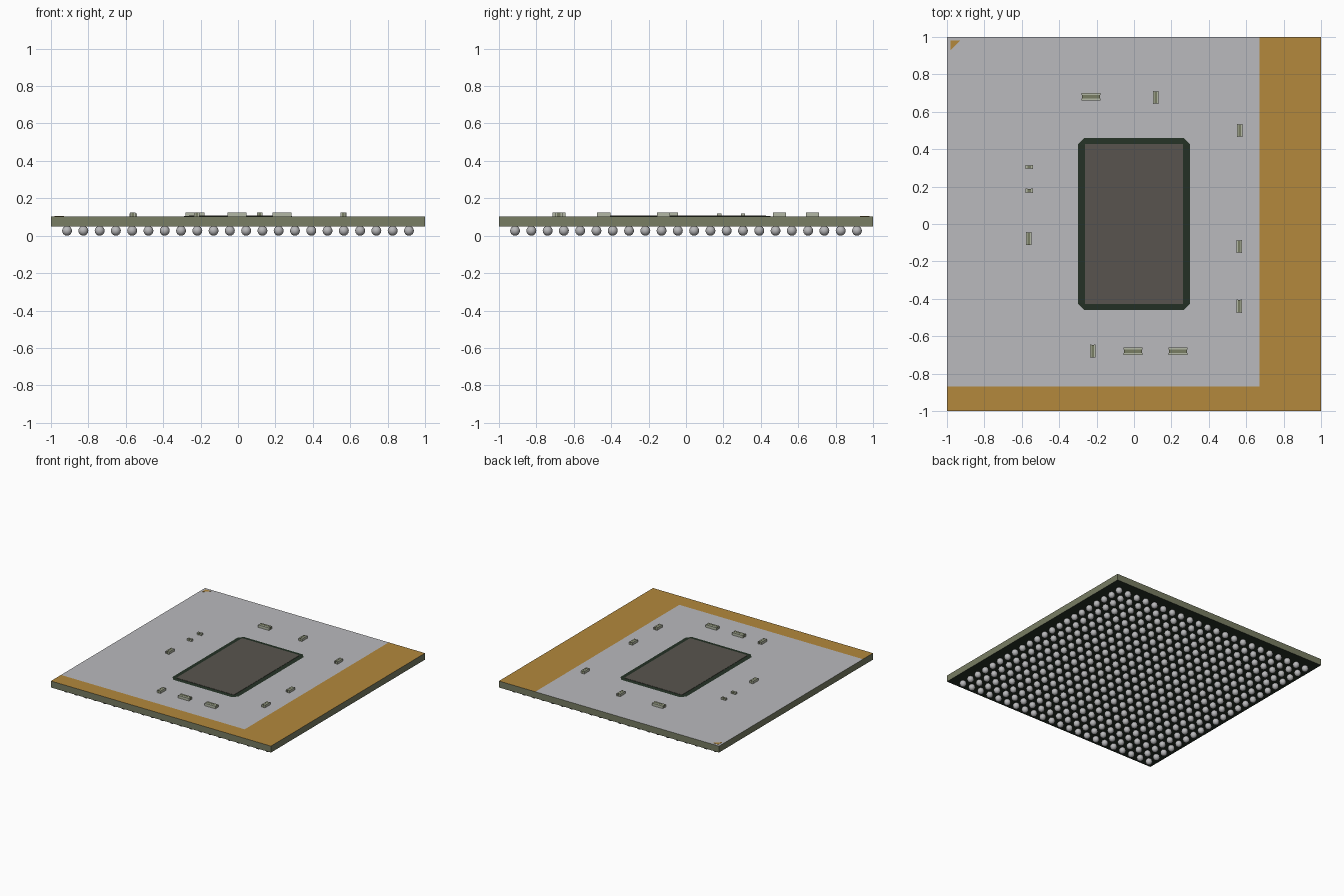
import bpy, bmesh
from mathutils import Matrix, Vector

if "Cube" in bpy.data.objects:
    bpy.data.objects.remove(bpy.data.objects["Cube"])


def mat(name, hexcol):
    def lin(v):
        v /= 255
        return v / 12.92 if v <= 0.04045 else ((v + 0.055) / 1.055) ** 2.4
    m = bpy.data.materials.new(name)
    m.diffuse_color = [lin((hexcol >> s) & 255) for s in (16, 8, 0)] + [1]
    m.use_nodes = True
    m.node_tree.nodes["Principled BSDF"].inputs["Base Color"].default_value = m.diffuse_color
    return m


GREY = mat("top grey", 0xBABABD)
GOLD = mat("copper gold", 0xB3883C)
OLIVE = mat("substrate olive", 0x787D63)
DARK = mat("dark green", 0x243125)
DIE = mat("die brown grey", 0x59544E)
SOLDER = mat("solder", 0xB8B8BA)
TERM = mat("terminal", 0xB4B9A6)

TOP = 0.103


def finish(name, bm, mats):
    bmesh.ops.recalc_face_normals(bm, faces=bm.faces)
    me = bpy.data.meshes.new(name)
    bm.to_mesh(me)
    bm.free()
    for m in mats:
        me.materials.append(m)
    ob = bpy.data.objects.new(name, me)
    bpy.context.collection.objects.link(ob)
    return ob


def add_box(bm, lo, hi, index=0):
    lo, hi = Vector(lo), Vector(hi)
    geo = bmesh.ops.create_cube(bm, size=1, matrix=Matrix.Translation((lo + hi) / 2)
                                @ Matrix.Diagonal((*(hi - lo), 1)))
    for f in {f for v in geo["verts"] for f in v.link_faces}:
        f.material_index = index


def octagon(bm, x, y, c, z):
    pts = [(x, y - c), (x - c, y), (c - x, y), (-x, y - c),
           (-x, c - y), (c - x, -y), (x - c, -y), (x, c - y)]
    return [bm.verts.new((px, py, z)) for px, py in pts]


# Substrate: grey top with gold strip on two edges, olive sides, dark underside
bm = bmesh.new()
add_box(bm, (-1, -1, 0.05), (1, 1, TOP))
for co, no in (((0.67, 0, 0), (1, 0, 0)), ((0, -0.87, 0), (0, 1, 0))):
    bmesh.ops.bisect_plane(bm, geom=bm.verts[:] + bm.edges[:] + bm.faces[:],
                           plane_co=co, plane_no=no)
bm.normal_update()
for f in bm.faces:
    c = f.calc_center_median()
    if f.normal.z > 0.5:
        f.material_index = 1 if c.x > 0.67 or c.y < -0.87 else 0
    else:
        f.material_index = 3 if f.normal.z < -0.5 else 2
finish("substrate", bm, [GREY, GOLD, OLIVE, DARK])

# Corner orientation marker, a thin triangular plate
bm = bmesh.new()
tri = ((-0.98, 0.98), (-0.98, 0.93), (-0.93, 0.98))
lower = [bm.verts.new((x, y, TOP)) for x, y in tri]
upper = [bm.verts.new((x, y, TOP + 0.001)) for x, y in tri]
bm.faces.new(upper)
bm.faces.new(lower[::-1])
for i in range(3):
    j = (i + 1) % 3
    bm.faces.new((lower[i], lower[j], upper[j], upper[i]))
finish("corner_marker", bm, [GOLD])

# Underfill: low sloped skirt with chamfered corners around the die
bm = bmesh.new()
low = octagon(bm, 0.30, 0.46, 0.035, TOP)
high = octagon(bm, 0.265, 0.43, 0.01, TOP + 0.003)
for i in range(8):
    j = (i + 1) % 8
    bm.faces.new((low[i], low[j], high[j], high[i]))
bm.faces.new(high)
bm.faces.new(low[::-1])
finish("underfill", bm, [DARK])

# Die
bm = bmesh.new()
add_box(bm, (-0.262, -0.427, TOP), (0.262, 0.427, TOP + 0.005))
finish("die", bm, [DIE])

# Chip capacitors: centre, long axis, length, width; terminals flank the body
chips = [(-0.23, 0.68, "x", 0.10, 0.04), (-0.005, -0.68, "x", 0.10, 0.04),
         (0.235, -0.68, "x", 0.10, 0.04), (0.117, 0.676, "y", 0.07, 0.03),
         (0.565, 0.5, "y", 0.07, 0.03), (-0.563, -0.078, "y", 0.07, 0.03),
         (0.562, -0.12, "y", 0.07, 0.03), (0.562, -0.44, "y", 0.07, 0.03),
         (-0.22, -0.68, "y", 0.07, 0.03), (-0.56, 0.305, "y", 0.022, 0.04),
         (-0.56, 0.178, "y", 0.022, 0.04)]
for n, (cx, cy, axis, length, width) in enumerate(chips, 1):
    bm = bmesh.new()
    h, w = length / 2, width / 2
    top = TOP + (0.021 if length > 0.03 else 0.016)
    for a, b, inset, index in ((-w, -0.45 * w, 0, 1), (-0.45 * w, 0.45 * w, 0.002, 0),
                               (0.45 * w, w, 0, 1)):
        p, q = (-h + inset, a), (h - inset, b)
        if axis == "y":
            p, q = (a, -h + inset), (b, h - inset)
        add_box(bm, (cx + p[0], cy + p[1], TOP),
                (cx + q[0], cy + q[1], top - inset / 2), index)
    finish(f"capacitor_{n}", bm, [OLIVE, TERM])

# Solder ball grid, 22 by 22: one ball repeated by two array modifiers
N, R, REACH = 22, 0.0265, 0.914
bm = bmesh.new()
bmesh.ops.create_uvsphere(bm, u_segments=12, v_segments=8, radius=R,
                          matrix=Matrix.Translation((-REACH, -REACH, R)))
for f in bm.faces:
    f.smooth = True
balls = finish("solder_balls", bm, [SOLDER])
step = 2 * REACH / (N - 1)
for name, offset in (("columns", (step, 0, 0)), ("rows", (0, step, 0))):
    arr = balls.modifiers.new(name, "ARRAY")
    arr.count = N
    arr.use_relative_offset = False
    arr.use_constant_offset = True
    arr.constant_offset_displace = offset
